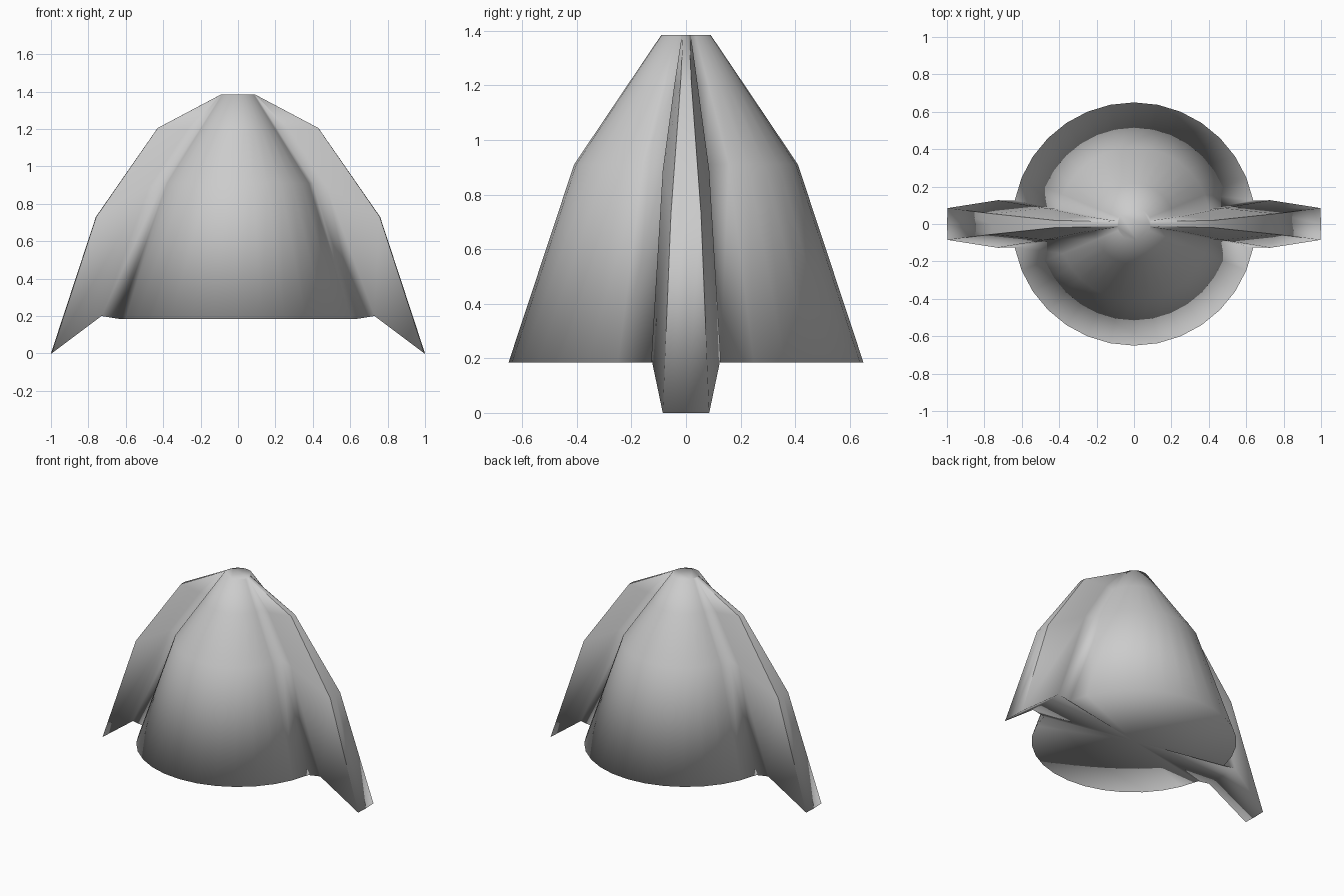
import bpy, bmesh
from math import cos, sin, pi, sqrt

if "Cube" in bpy.data.objects:
    bpy.data.objects.remove(bpy.data.objects["Cube"])

STEP = 2 * pi / 32
# level: body radius, body z, fin shoulder (x, y, z), fin edge (x, half width, z)
LEVELS = [
    (0.65, 0.185, (0.73, 0.127, 0.20), (1.00, 0.085, 0.0)),
    (0.41, 0.91, (0.475, 0.085, 0.89), (0.76, 0.055, 0.73)),
    (0.215, 1.20, (0.27, 0.043, 1.20), (0.43, 0.02, 1.205)),
    (0.09, 1.385, (0.0888, 0.015, 1.385), (0.09, 0.011, 1.385)),
]


def half_ring(level):
    """Points from the right fin around the back, before the left fin."""
    r, z, (sx, sy, sz), (fx, w, fz) = level
    side = sqrt(fx * fx - w * w)
    pts = [(fx, 0, fz), (side, w, fz), (sx, sy, sz)]
    pts += [(r * cos(i * STEP), r * sin(i * STEP), z) for i in range(1, 16)]
    return pts + [(-sx, sy, sz), (-side, w, fz)]


bm = bmesh.new()
rings = []
for level in LEVELS:
    half = half_ring(level)
    full = half + [(-x, -y, z) for x, y, z in half]
    rings.append([bm.verts.new(p) for p in full])
n = len(rings[0])
h = n // 2

# Body and fin walls
for lo, hi in zip(rings, rings[1:]):
    for i in range(n):
        j = (i + 1) % n
        bm.faces.new((lo[i], lo[j], hi[j], hi[i]))

# Blunt top
bm.faces.new(rings[-1])

# Fin undersides and base
base = rings[0]
for s in (0, h):
    bm.faces.new([base[(s + k) % n] for k in (2, 1, 0, -1, -2)])
centre = bm.verts.new((0, 0, 0.185))
rim = [base[i] for i in range(n) if i % h not in (0, 1, h - 1)]
for a, b in zip(rim, rim[1:] + rim[:1]):
    bm.faces.new((b, a, centre))

bmesh.ops.recalc_face_normals(bm, faces=bm.faces[:])
for f in bm.faces:
    f.smooth = True

# Crisp outer edges of the fins
for lo, hi in zip(rings, rings[1:]):
    for i in (1, h - 1, h + 1, n - 1):
        bm.edges.get((lo[i], hi[i])).smooth = False

mesh = bpy.data.meshes.new("finned_cone")
bm.to_mesh(mesh)
bm.free()
bpy.context.collection.objects.link(bpy.data.objects.new("finned_cone", mesh))
